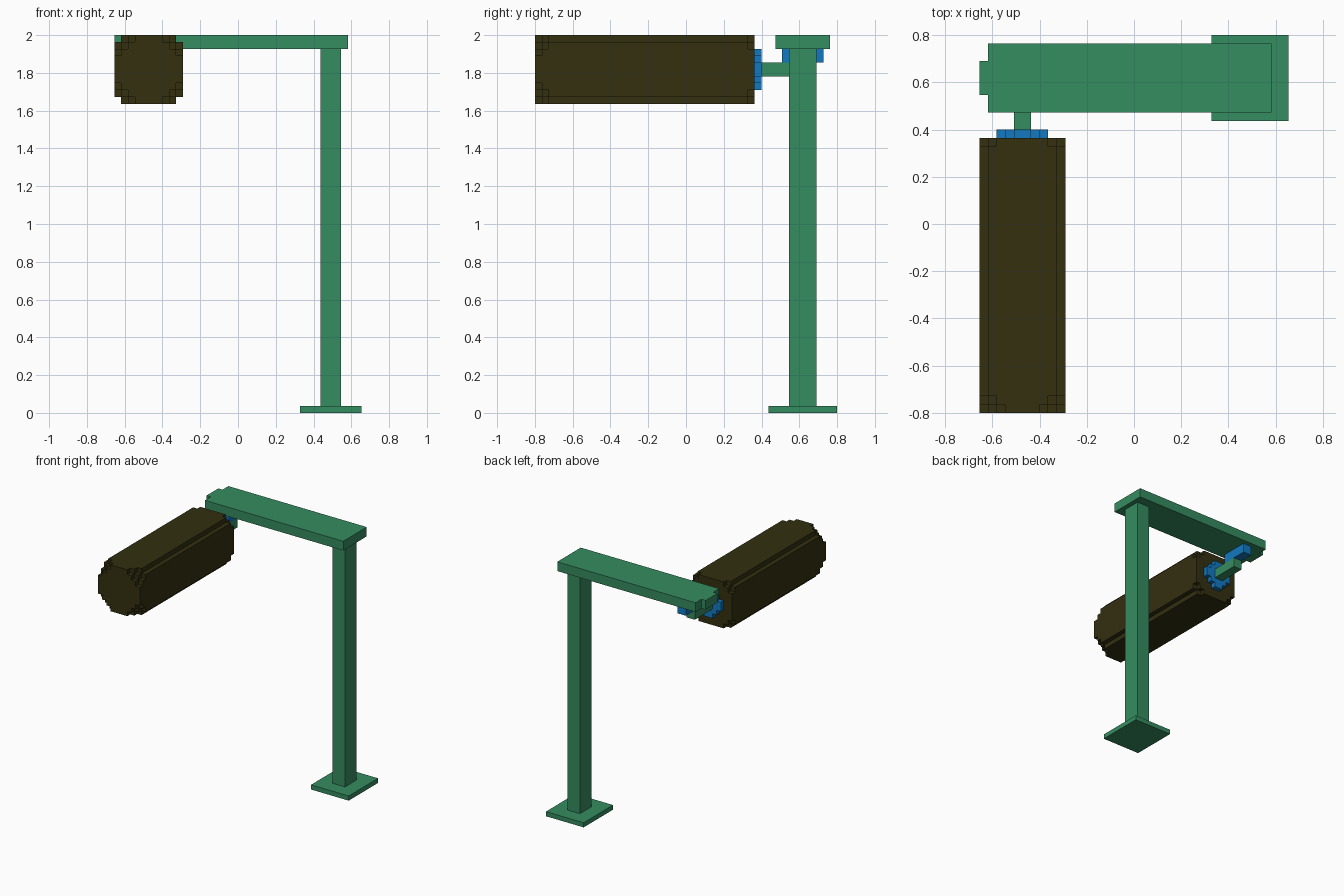
import bpy, bmesh

V = 2 / 55  # size of one block unit

cube = bpy.data.objects.get("Cube")
if cube:
    bpy.data.objects.remove(cube, do_unlink=True)


def material(name, rgb):
    mat = bpy.data.materials.new(name)
    mat.use_nodes = True
    colour = (*rgb, 1)
    mat.diffuse_color = colour
    mat.node_tree.nodes["Principled BSDF"].inputs["Base Color"].default_value = colour
    return mat


GREEN = material("green", (0.036, 0.262, 0.118))
OLIVE = material("dark_olive", (0.033, 0.029, 0.005))
BLUE = material("blue", (0.006, 0.19, 0.52))


def finish(name, bm, mat):
    bmesh.ops.recalc_face_normals(bm, faces=bm.faces)
    mesh = bpy.data.meshes.new(name)
    bm.to_mesh(mesh)
    bm.free()
    mesh.materials.append(mat)
    obj = bpy.data.objects.new(name, mesh)
    bpy.context.collection.objects.link(obj)


def prism(bm, outline, axis, start, end):
    """Extrude a 2D outline along axis, in block units."""
    def place(p, d):
        return [c * V for c in ((p[0], d, p[1]) if axis == "y" else (p[0], p[1], d))]
    face = bm.faces.new([bm.verts.new(place(p, start)) for p in outline])
    top = bmesh.ops.extrude_face_region(bm, geom=[face], use_keep_orig=True)["geom"]
    shift = [c * V for c in ((0, end - start, 0) if axis == "y" else (0, 0, end - start))]
    bmesh.ops.translate(bm, verts=[g for g in top if isinstance(g, bmesh.types.BMVert)], vec=shift)


def box(name, mat, x, y, z):
    bm = bmesh.new()
    prism(bm, [(x[0], y[0]), (x[1], y[0]), (x[1], y[1]), (x[0], y[1])], "z", *z)
    finish(name, bm, mat)


def stepped_disc(rows, cx, cz):
    """Outline of a blocky disc from its half widths, top row to middle row."""
    n = len(rows)
    right = [(h, n - i - k) for i, h in enumerate(rows) for k in (0, 1)]
    right += [(x, -z) for x, z in reversed(right)]
    loop = right + [(-x, z) for x, z in reversed(right)]
    clean = [p for i, p in enumerate(loop) if p != loop[i - 1]]
    # Drop points in the middle of straight runs
    m = len(clean)
    corners = [p for i, p in enumerate(clean)
               if not any(clean[i - 1][a] == p[a] == clean[(i + 1) % m][a] for a in (0, 1))]
    return [(cx + x, cz + z) for x, z in corners]


# Post, foot and overhead arm
box("base_plate", GREEN, (9, 18), (12, 22), (0, 1))
box("post", GREEN, (12, 15), (15, 19), (1, 53))
bm = bmesh.new()
prism(bm, [(-17, 13), (16, 13), (16, 21), (-17, 21), (-17, 19), (-18, 19), (-18, 15), (-17, 15)],
      "z", 53, 55)
finish("overhead_arm", bm, GREEN)

# Hanger and shaft holding the drum
box("hanger_block", BLUE, (-14, -12), (14, 20), (51, 53))
box("shaft", GREEN, (-14, -12), (11, 17), (49, 51))
bm = bmesh.new()
prism(bm, stepped_disc([1, 2, 3], -13, 50), "y", 10, 11)
finish("mounting_disc", bm, BLUE)

# Long drum with stepped ends
bm = bmesh.new()
for rows, start, end in (([2, 3, 4, 5, 5], -22, -21), ([3, 4, 5, 5, 5], -21, -20),
                         ([4, 5, 5, 5, 5], -20, 9), ([3, 4, 5, 5, 5], 9, 10)):
    prism(bm, stepped_disc(rows, -13, 50), "y", start, end)
finish("drum", bm, OLIVE)
